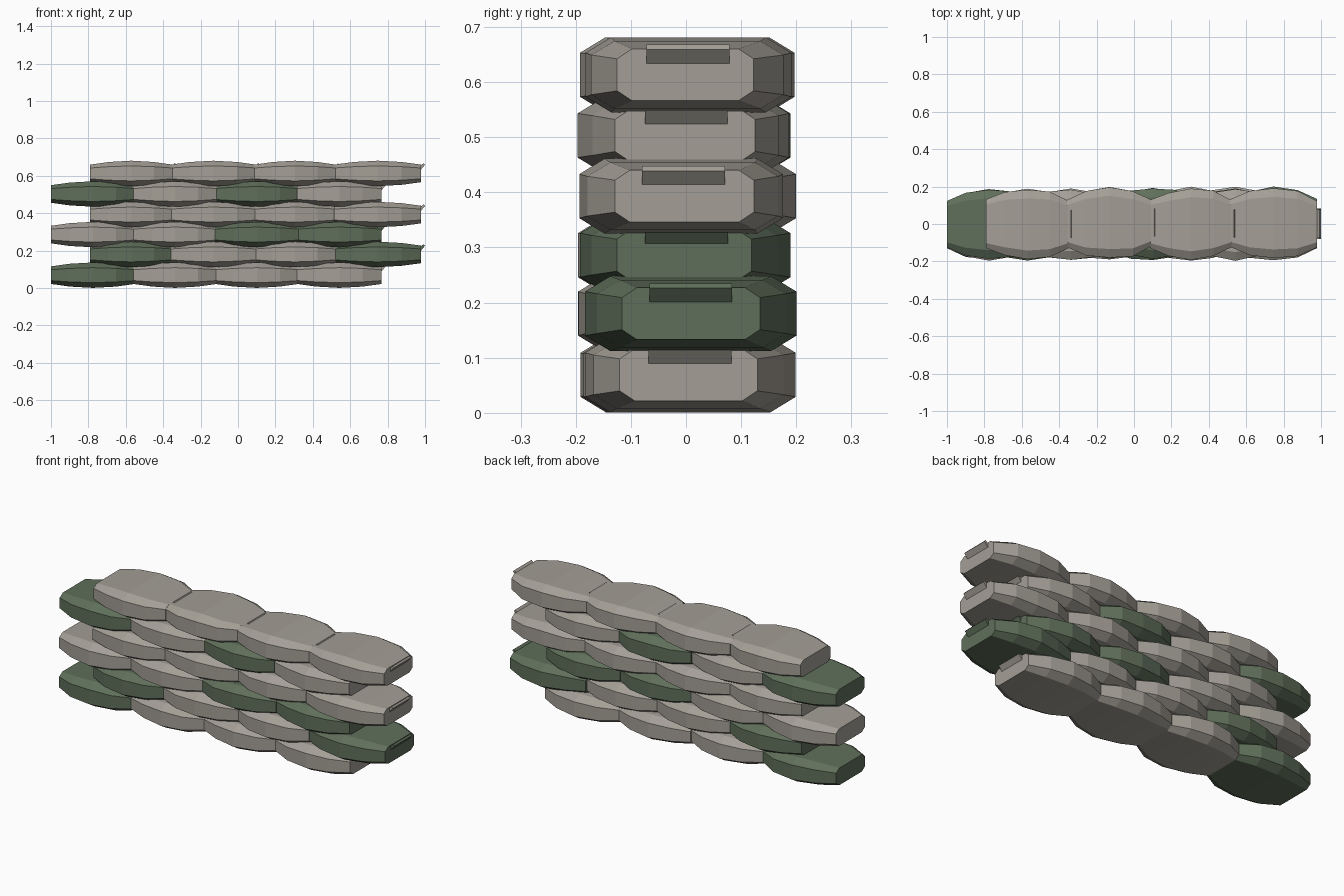
import bpy, bmesh, random
from mathutils import Vector

if "Cube" in bpy.data.objects:
    bpy.data.objects.remove(bpy.data.objects["Cube"])

random.seed(4)

def material(name, rgb):
    m = bpy.data.materials.new(name)
    m.diffuse_color = (*rgb, 1)
    m.use_nodes = True
    m.node_tree.nodes["Principled BSDF"].inputs["Base Color"].default_value = m.diffuse_color
    return m

GREY = material("canvas_grey", (0.37, 0.345, 0.305))
GREEN = material("canvas_green", (0.115, 0.158, 0.102))

# cross-sections along a bag: position, half width, half height, chamfer y, chamfer z
STATIONS = [(-1.0, 0.128, 0.047, 0.027, 0.018),
            (-0.55, 0.172, 0.061, 0.042, 0.025),
            (0.0, 0.188, 0.068, 0.046, 0.028),
            (0.55, 0.172, 0.061, 0.042, 0.025),
            (1.0, 0.124, 0.047, 0.027, 0.018)]

def octagon(w, h, cy, cz):
    return [(w, -h + cz), (w, h - cz), (w - cy, h), (-w + cy, h),
            (-w, h - cz), (-w, -h + cz), (-w + cy, -h), (w - cy, -h)]

def sandbag(name, x0, x1, y, z, mat):
    bm = bmesh.new()
    mid, half = (x0 + x1) / 2, (x1 - x0) / 2
    rings = []
    for t, w, h, cy, cz in STATIONS:
        w += random.uniform(-0.004, 0.004)
        shift = random.uniform(-0.004, 0.004)
        rings.append([bm.verts.new((mid + t * half, y + shift + py, z + pz))
                      for py, pz in octagon(w, h, cy, cz)])
    for a, b in zip(rings, rings[1:]):
        for i in range(8):
            j = (i + 1) % 8
            bm.faces.new((a[i], a[j], b[j], b[i]))
    bm.faces.new(rings[0])
    bm.faces.new(rings[-1])

    # tied flap flaring up and out from the right end
    profile = [(-0.004, 0.016), (0.021, 0.046), (0.013, 0.055), (-0.016, 0.03)]
    sides = [[bm.verts.new((x1 + px, y + sy, z + pz)) for px, pz in profile]
             for sy in (-0.073, 0.077)]
    for i in range(4):
        j = (i + 1) % 4
        bm.faces.new((sides[0][i], sides[0][j], sides[1][j], sides[1][i]))
    for s in sides:
        bm.faces.new(s)

    bmesh.ops.recalc_face_normals(bm, faces=bm.faces)
    me = bpy.data.meshes.new(name)
    bm.to_mesh(me)
    bm.free()
    me.materials.append(mat)
    bpy.context.collection.objects.link(bpy.data.objects.new(name, me))

# staggered courses, bottom to top; G marks a green bag
EDGES = [(-1.0, -0.555, -0.118, 0.32, 0.768), (-0.79, -0.355, 0.092, 0.518, 0.979)]
COURSES = [(0.069, "G..."), (0.180, "G..G"), (0.286, "..GG"),
           (0.393, "...."), (0.503, "G.G."), (0.613, "....")]

for row, (z, colours) in enumerate(COURSES):
    edges = EDGES[row % 2]
    for i, c in enumerate(colours):
        sandbag(f"sandbag_row{row + 1}_{i + 1}", edges[i] - (0.004 if i else 0),
                edges[i + 1] + (0.004 if i < 3 else 0),
                random.uniform(-0.007, 0.007), z, GREEN if c == "G" else GREY)
